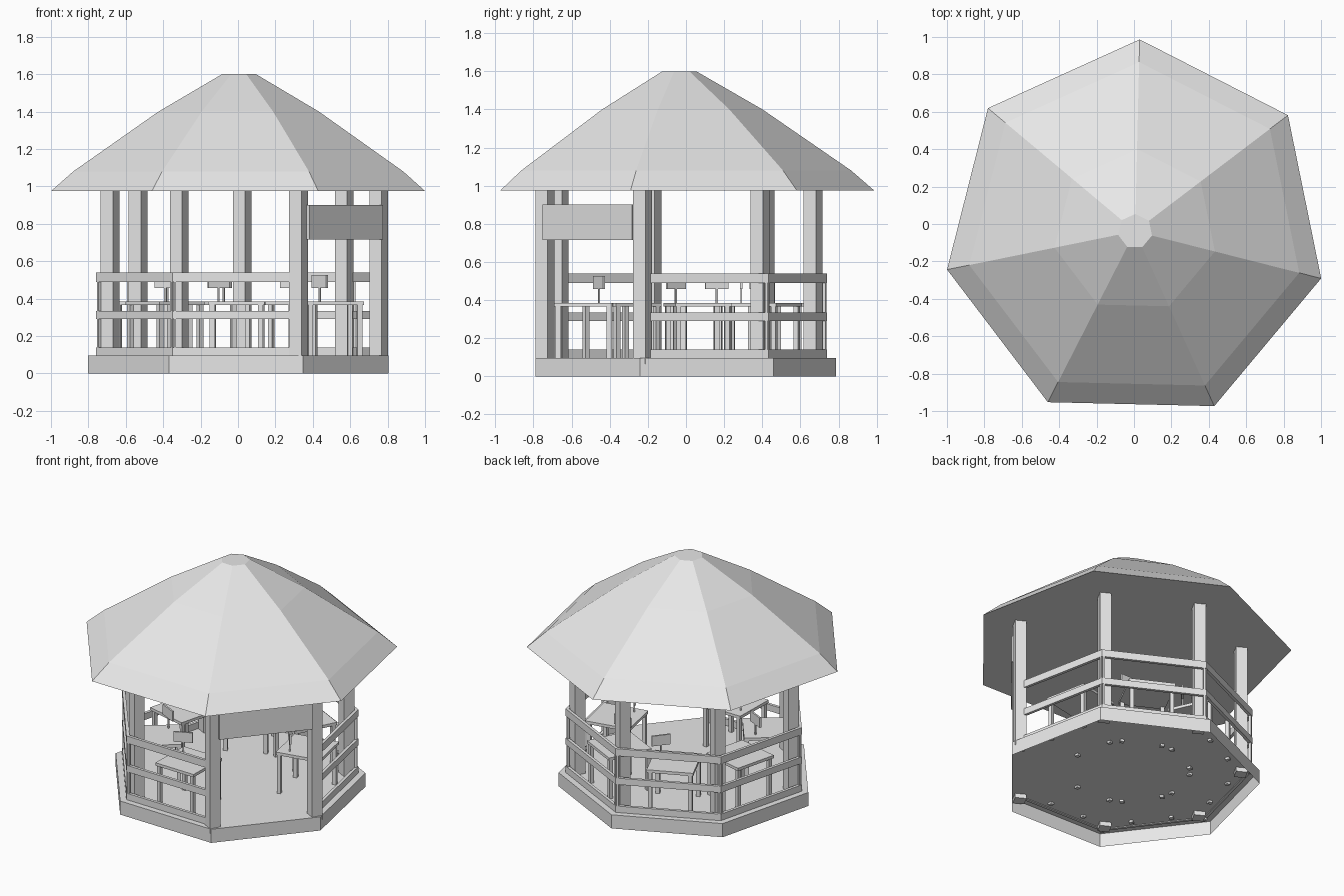
import bpy
import bmesh
from math import radians, cos, sin, pi
from mathutils import Matrix, Vector

cube = bpy.data.objects.get("Cube")
if cube:
    bpy.data.objects.remove(cube, do_unlink=True)

SIDES = 7
STEP = 2 * pi / SIDES
START = radians(88.65)                      # direction of the rear corner
CENTRE = Vector((0.006, -0.039, 0))
ENTRANCE = START - 2.5 * STEP               # direction of the open side
APOTHEM = cos(STEP / 2)

grey = bpy.data.materials.new("plain_grey")
grey.use_nodes = True
grey.diffuse_color = (0.8, 0.8, 0.8, 1)
grey.node_tree.nodes["Principled BSDF"].inputs["Base Color"].default_value = (0.8, 0.8, 0.8, 1)


def finish(name, bm):
    bmesh.ops.recalc_face_normals(bm, faces=bm.faces)
    mesh = bpy.data.meshes.new(name)
    bm.to_mesh(mesh)
    bm.free()
    mesh.materials.append(grey)
    obj = bpy.data.objects.new(name, mesh)
    bpy.context.collection.objects.link(obj)
    return obj


def frame(angle):
    """Local axes of one side: x points outwards, y runs along the side."""
    return Matrix.Translation(CENTRE) @ Matrix.Rotation(angle, 4, 'Z')


def box(bm, matrix, x, y, z):
    """Box given as (low, high) ranges in the frame of the matrix."""
    size = Matrix.Diagonal((x[1] - x[0], y[1] - y[0], z[1] - z[0], 1))
    middle = Matrix.Translation((sum(x) / 2, sum(y) / 2, sum(z) / 2))
    bmesh.ops.create_cube(bm, size=1, matrix=matrix @ middle @ size)


def heptagon_shell(name, profile, cap_bottom):
    """Stack of seven-sided rings given as (radius, height)."""
    bm = bmesh.new()
    rings = []
    for radius, height in profile:
        rings.append([bm.verts.new(CENTRE + Vector((radius * cos(START + i * STEP),
                                                    radius * sin(START + i * STEP), height)))
                      for i in range(SIDES)])
    for low, high in zip(rings, rings[1:]):
        for i in range(SIDES):
            j = (i + 1) % SIDES
            bm.faces.new((low[i], low[j], high[j], high[i]))
    bm.faces.new(rings[-1])
    if cap_bottom:
        bm.faces.new(rings[0][::-1])
    return finish(name, bm)


# Roof and hollow floor deck
heptagon_shell("roof", [(1.026, 0.975), (0.905, 1.08), (0.44, 1.4), (0.093, 1.6)], True)
heptagon_shell("floor_deck", [(0.825, 0), (0.825, 0.095)], False)

# Square corner posts, all turned the same way; the entrance pair stands further out
for i in range(SIDES):
    corner = START + i * STEP
    beside_entrance = abs(cos(corner - ENTRANCE) - APOTHEM) < 0.01
    radius = 0.77 if beside_entrance else 0.705
    spot = CENTRE + Vector((radius * cos(corner), radius * sin(corner), 0))
    bm = bmesh.new()
    turn = Matrix.Translation(spot) @ Matrix.Rotation(radians(-28), 4, 'Z')
    box(bm, turn, (-0.037, 0.037), (-0.037, 0.037), (0.065, 0.98))
    finish(f"corner_post_{i + 1}", bm)

# Plain board over the entrance
bm = bmesh.new()
box(bm, frame(ENTRANCE), (0.722, 0.747), (-0.305, 0.305), (0.715, 0.9))
finish("entrance_board", bm)

RAIL_OUT = 0.78 * APOTHEM
RAIL_HALF = 0.78 * sin(STEP / 2)

for i in range(1, SIDES):
    side = frame(ENTRANCE + i * STEP)

    # Railing with three boards and thin end bars
    bm = bmesh.new()
    for low, high in ((0.09, 0.14), (0.29, 0.335), (0.49, 0.54)):
        box(bm, side, (RAIL_OUT - 0.02, RAIL_OUT), (-RAIL_HALF, RAIL_HALF), (low, high))
    for s in (-1, 1):
        y = s * (RAIL_HALF - 0.012)
        box(bm, side, (RAIL_OUT - 0.018, RAIL_OUT - 0.002), (y - 0.006, y + 0.006), (0.075, 0.53))
    finish(f"railing_{i}", bm)

    # Table with four legs and aprons
    bm = bmesh.new()
    box(bm, side, (0.345, 0.65), (-0.15, 0.15), (0.365, 0.385))
    for x in (0.362, 0.63):
        for y in (-0.13, 0.13):
            box(bm, side, (x - 0.013, x + 0.013), (y - 0.013, y + 0.013), (0.08, 0.37))
    finish(f"table_{i}", bm)

    # Small screen on a thin stem, turned on the table
    bm = bmesh.new()
    stand = side @ Matrix.Translation((0.42, -0.1, 0)) @ Matrix.Rotation(radians(27), 4, 'Z')
    box(bm, stand, (-0.006, 0.006), (-0.062, 0.062), (0.457, 0.527))
    box(bm, stand, (-0.004, 0.004), (-0.005, 0.005), (0.38, 0.46))
    finish(f"screen_{i}", bm)
